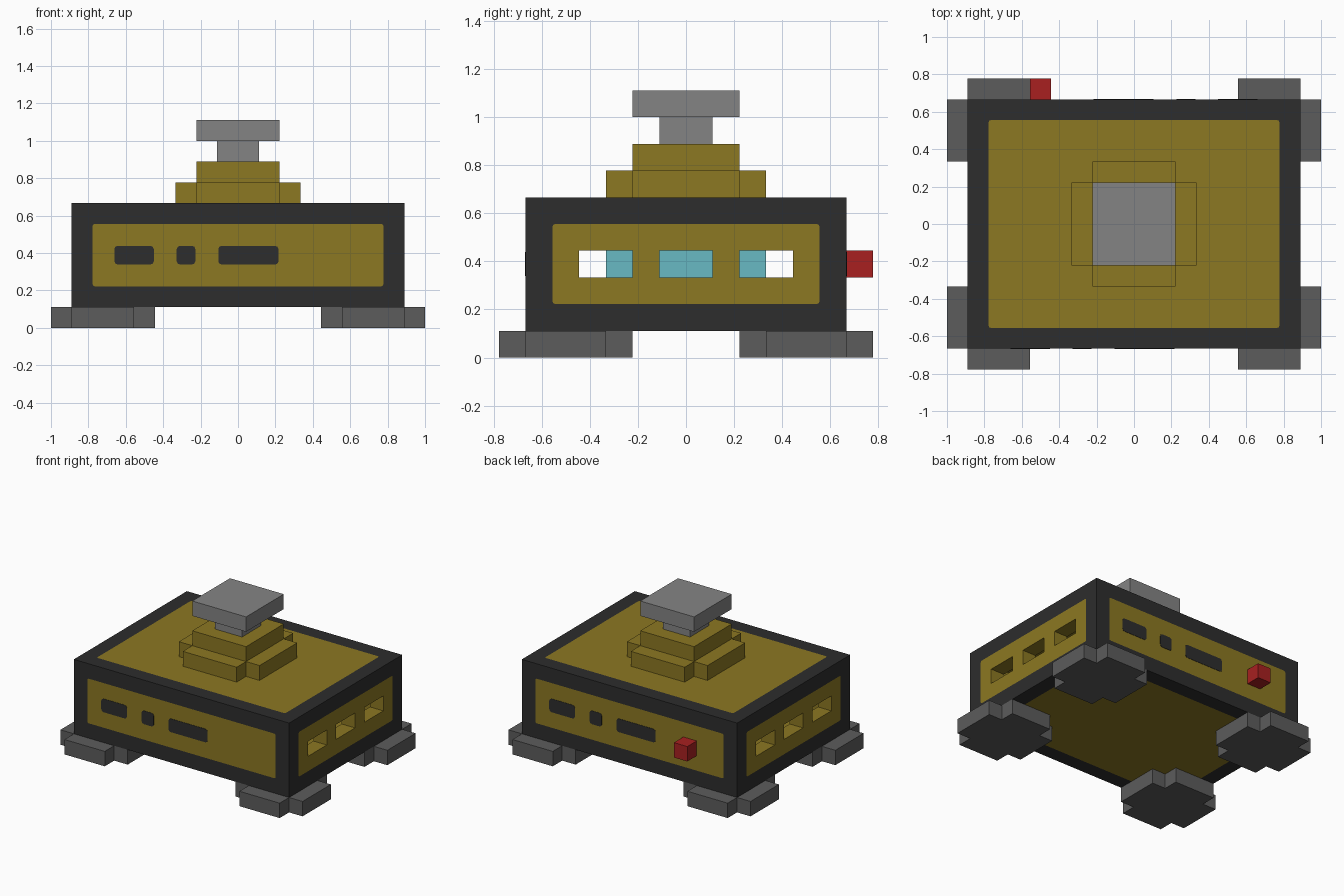
import bpy
import bmesh
from mathutils import Vector

U = 1 / 9  # one building block

cube = bpy.data.objects.get("Cube")
if cube:
    bpy.data.objects.remove(cube, do_unlink=True)


def material(name, rgb):
    lin = [((c / 255 + 0.055) / 1.055) ** 2.4 for c in rgb]
    mat = bpy.data.materials.new(name)
    mat.use_nodes = True
    mat.diffuse_color = (*lin, 1)
    mat.node_tree.nodes["Principled BSDF"].inputs["Base Color"].default_value = (*lin, 1)
    return mat


OCHRE = material("ochre", (140, 120, 34))
DARK = material("charcoal", (45, 45, 45))
FOOT = material("dark_grey", (92, 92, 92))
GREY = material("light_grey", (132, 132, 132))
RED = material("red", (168, 32, 32))
TEAL = material("teal", (104, 186, 196))


def finish(name, bm, mat):
    bmesh.ops.recalc_face_normals(bm, faces=bm.faces)
    mesh = bpy.data.meshes.new(name)
    bm.to_mesh(mesh)
    bm.free()
    mesh.materials.append(mat)
    obj = bpy.data.objects.new(name, mesh)
    bpy.context.collection.objects.link(obj)
    return obj


def block(name, lo, hi, mat, axis=None, radius=0.012):
    """Box between two corners in blocks; edges along axis may be rounded."""
    lo, hi = Vector(lo) * U, Vector(hi) * U
    bm = bmesh.new()
    bmesh.ops.create_cube(bm, size=1)
    for v in bm.verts:
        v.co = (lo + hi) / 2 + v.co * (hi - lo)
    if axis is not None:
        edges = [e for e in bm.edges
                 if abs((e.verts[0].co - e.verts[1].co).normalized()[axis]) > 0.9]
        bmesh.ops.bevel(bm, geom=edges, offset=radius, segments=2,
                        profile=0.5, affect='EDGES')
    return finish(name, bm, mat)


def cross(name, cx, cy, z, long, short, mat):
    """Plus-shaped slab, one block thick."""
    quarter = [(long, short), (short, short), (short, long)]
    outline = []
    for _ in range(4):
        outline += quarter
        quarter = [(-y, x) for x, y in quarter]
    bm = bmesh.new()
    face = bm.faces.new([bm.verts.new(((cx + x) * U, (cy + y) * U, z * U))
                         for x, y in outline])
    top = bmesh.ops.extrude_face_region(bm, geom=[face])["geom"]
    bmesh.ops.translate(bm, vec=(0, 0, U),
                        verts=[g for g in top if isinstance(g, bmesh.types.BMVert)])
    return finish(name, bm, mat)


def cut(target, cutter):
    mod = target.modifiers.new("cut", 'BOOLEAN')
    mod.operation = 'DIFFERENCE'
    mod.solver = 'EXACT'
    mod.object = cutter
    bpy.context.view_layer.objects.active = target
    bpy.ops.object.modifier_apply(modifier=mod.name)
    bpy.data.objects.remove(cutter, do_unlink=True)


# Body frame: a box opened along all three axes
frame = block("body_frame", (-8, -6, 1), (8, 6, 6), DARK)
for axis in range(3):
    lo, hi = [-7, -5, 2], [7, 5, 5]
    lo[axis] -= 2
    hi[axis] += 2
    cut(frame, block("frame_cutter", lo, hi, DARK, axis))

# Floor and roof panels
block("floor_panel", (-7, -5, 1), (7, 5, 2), OCHRE, 2)
block("roof_panel", (-7, -5, 5), (7, 5, 6), OCHRE, 2)

for s, end in ((-1, "front"), (1, "back")):
    # Long panels with flush dark markings
    y0, y1 = sorted((5 * s, 6 * s))
    block(end + "_panel", (-7, y0, 2), (7, y1, 5), OCHRE, 1)
    for i, span in enumerate([(-6, -4), (-3, -2), (-1, 2)]):
        x0, x1 = sorted(-s * x for x in span)
        p0, p1 = sorted((5.98 * s, 6.02 * s))
        block(f"{end}_marking_{i + 1}", (x0 + 0.05, p0, 3.05), (x1 - 0.05, p1, 3.95),
              DARK, 1, 0.018)

for s, side in ((-1, "right"), (1, "left")):
    # Side panels with three open windows
    x0, x1 = sorted((7 * s, 8 * s))
    panel = block(side + "_panel", (x0, -5, 2), (x1, 5, 5), OCHRE, 0)
    for y in (-4, -1, 2):
        cut(panel, block("window_cutter", (x0 - 1, y, 3), (x1 + 1, y + 2, 4), OCHRE))

# Core seen through the windows
block("inner_core", (-4, -3, 2), (4, 3, 5), TEAL)

# Feet
for sx, side in ((-1, "right"), (1, "left")):
    for sy, end in ((-1, "front"), (1, "back")):
        cross(f"{end}_{side}_foot", 6.5 * sx, 4.5 * sy, 0, 2.5, 1.5, FOOT)

# Stepped turret, stem and cap
cross("turret_base", 0, 0, 6, 3, 2, OCHRE)
block("turret_step", (-2, -2, 7), (2, 2, 8), OCHRE)
block("cap_stem", (-1, -1, 8), (1, 1, 9), GREY)
block("cap", (-2, -2, 9), (2, 2, 10), GREY)

# Rear button
block("rear_button", (-5, 6, 3), (-4, 7, 4), RED)
